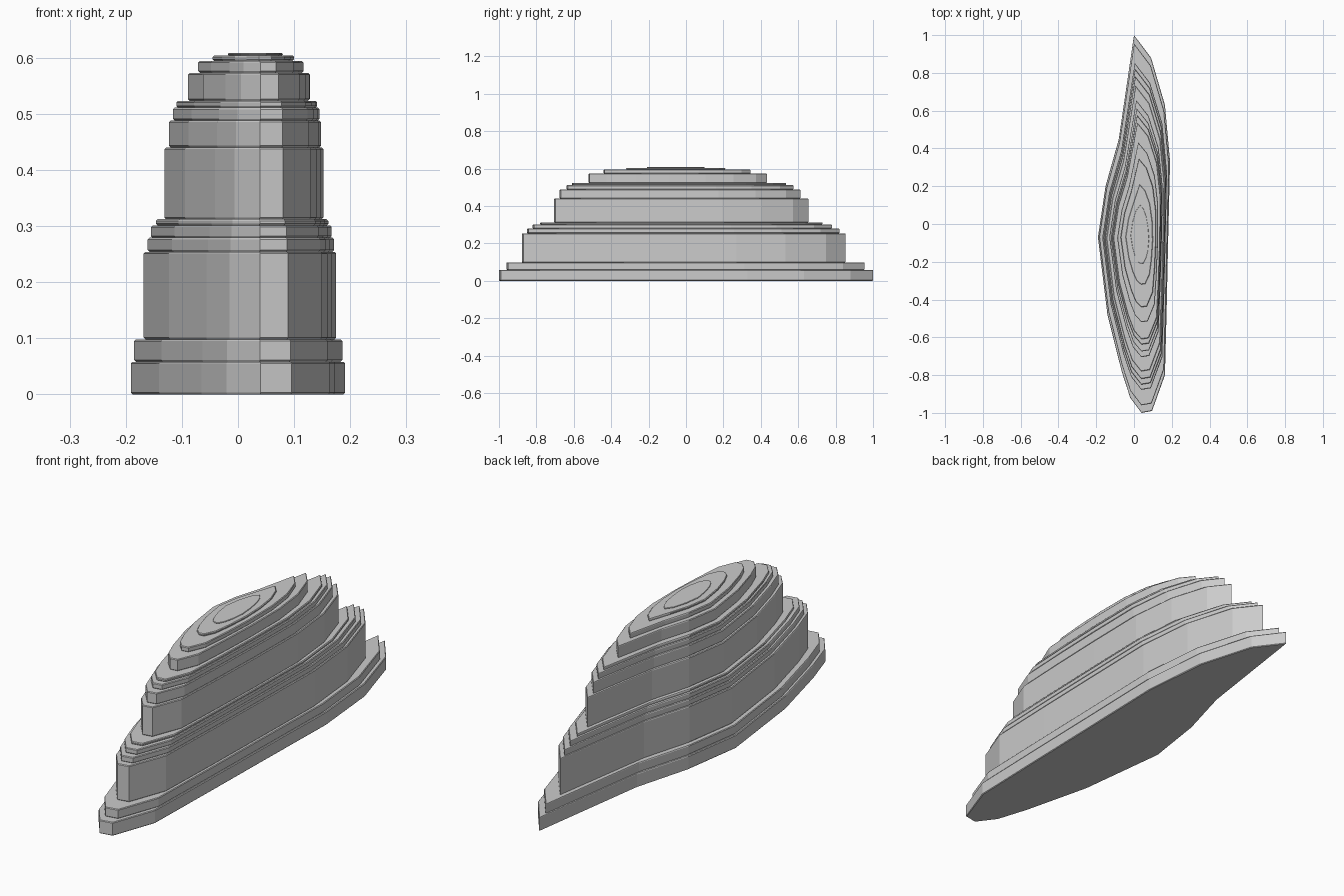
import bpy, bmesh

# Footprints (x, y) of the lowest and highest terrace, matching point for point
BASE = [(0.0, 1.0), (0.09, 0.88), (0.163, 0.63), (0.19, 0.33), (0.18, -0.08),
        (0.172, -0.45), (0.163, -0.8), (0.095, -0.99), (0.04, -1.0), (-0.02, -0.92),
        (-0.065, -0.78), (-0.14, -0.48), (-0.19, -0.07), (-0.15, 0.2), (-0.08, 0.45)]
TOP = [(0.033, 0.1), (0.05, 0.08), (0.065, 0.04), (0.075, -0.02), (0.08, -0.08),
       (0.074, -0.14), (0.064, -0.18), (0.05, -0.208), (0.035, -0.21), (0.02, -0.2),
       (0.005, -0.17), (-0.008, -0.125), (-0.018, -0.06), (-0.008, 0.01), (0.01, 0.07)]

# Terraces: top height, x min, x max, y min, y max
TERRACES = [
    (0.058, -0.191, 0.191, -1.0, 1.0),
    (0.098, -0.185, 0.186, -0.96, 0.955),
    (0.254, -0.168, 0.175, -0.878, 0.852),
    (0.279, -0.161, 0.171, -0.85, 0.82),
    (0.301, -0.155, 0.167, -0.82, 0.78),
    (0.312, -0.146, 0.161, -0.78, 0.73),
    (0.440, -0.131, 0.152, -0.705, 0.655),
    (0.488, -0.123, 0.148, -0.675, 0.612),
    (0.511, -0.116, 0.145, -0.638, 0.575),
    (0.523, -0.110, 0.141, -0.61, 0.535),
    (0.573, -0.089, 0.128, -0.52, 0.432),
    (0.594, -0.071, 0.117, -0.44, 0.345),
    (0.604, -0.045, 0.100, -0.32, 0.21),
    (0.608, -0.018, 0.080, -0.21, 0.10),
]
BEVEL = 0.003


def outline(x0, x1, y0, y1, inset):
    """Blend the two footprints by size, then fit them to the terrace extents."""
    t = (2.0 - (y1 - y0)) / 1.69
    pts = [(a[0] * (1 - t) + b[0] * t, a[1] * (1 - t) + b[1] * t)
           for a, b in zip(BASE, TOP)]
    xs, ys = [p[0] for p in pts], [p[1] for p in pts]

    def fit(v, vals, lo, hi):
        return lo + (v - min(vals)) / (max(vals) - min(vals)) * (hi - lo)
    return [(fit(x, xs, x0 + inset, x1 - inset), fit(y, ys, y0 + inset, y1 - inset))
            for x, y in pts]


# Terraced hill: one continuous stack of rings with softly chamfered rims
bm = bmesh.new()
rings = []
z = 0.0
for top, *box in TERRACES:
    b = min(BEVEL, (top - z) * 0.35)
    for h, inset in ((z, b), (z + b, 0), (top - b, 0), (top, b)):
        rings.append([bm.verts.new((x, y, h)) for x, y in outline(*box, inset)])
    z = top
n = len(BASE)
for lo, hi in zip(rings, rings[1:]):
    for i in range(n):
        j = (i + 1) % n
        bm.faces.new((lo[i], lo[j], hi[j], hi[i]))
bm.faces.new(rings[0])
bm.faces.new(rings[-1])
bmesh.ops.recalc_face_normals(bm, faces=bm.faces)
mesh = bpy.data.meshes.new("terraced_hill")
bm.to_mesh(mesh)
bm.free()
hill = bpy.data.objects.new("terraced_hill", mesh)
bpy.context.collection.objects.link(hill)
